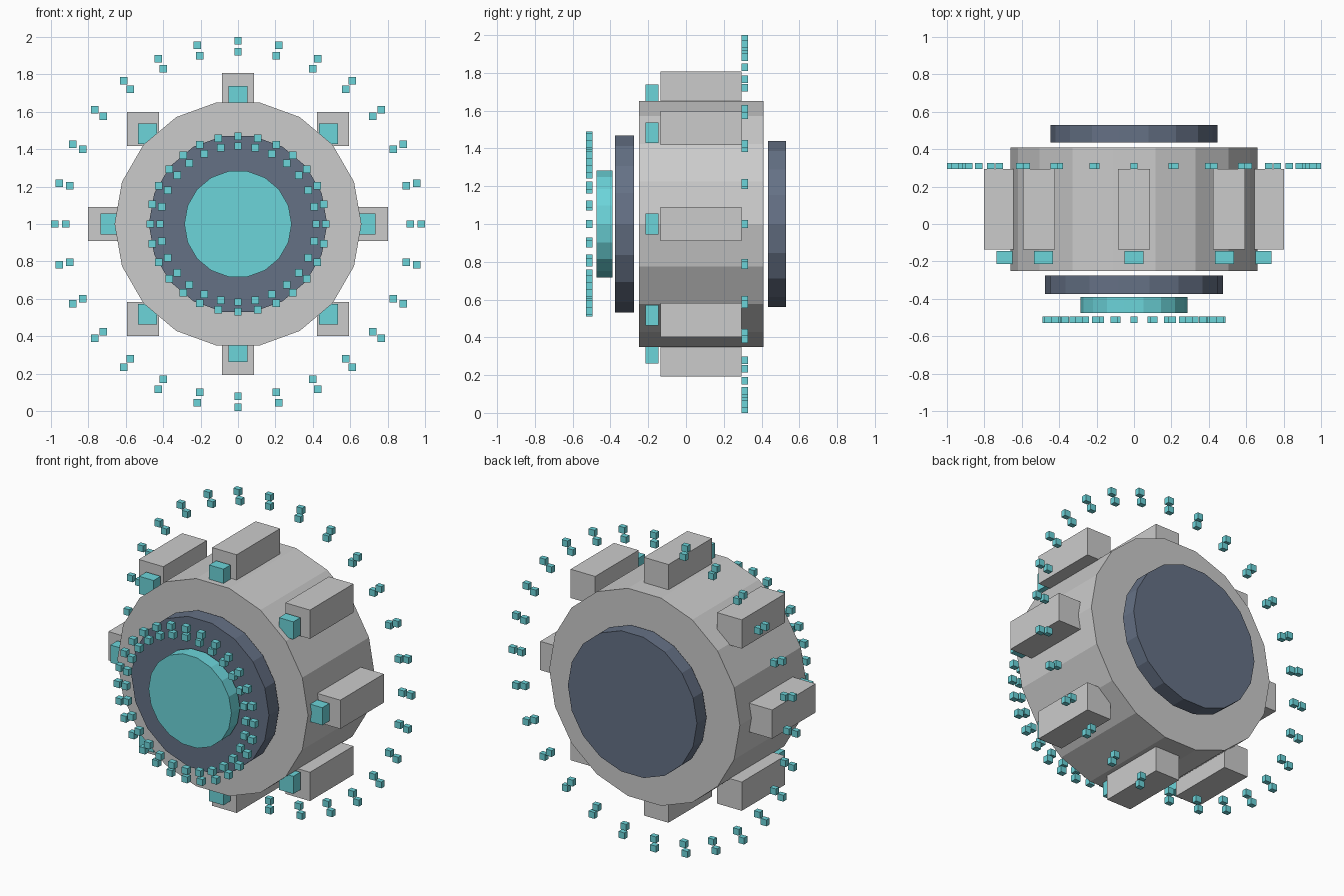
import bpy, bmesh
from math import sin, cos, pi
from mathutils import Matrix, Vector

if "Cube" in bpy.data.objects:
    bpy.data.objects.remove(bpy.data.objects["Cube"])

CENTRE_Z = 1.0


def material(name, rgb):
    m = bpy.data.materials.new(name)
    m.diffuse_color = (*rgb, 1)
    m.use_nodes = True
    m.node_tree.nodes["Principled BSDF"].inputs["Base Color"].default_value = m.diffuse_color
    return m


dark = material("dark_slate", (0.13, 0.165, 0.235))
cyan = material("cyan_glow", (0.15, 0.66, 0.70))


def finish(name, bm, mat=None):
    bmesh.ops.recalc_face_normals(bm, faces=bm.faces)
    mesh = bpy.data.meshes.new(name)
    bm.to_mesh(mesh)
    bm.free()
    if mat:
        mesh.materials.append(mat)
    obj = bpy.data.objects.new(name, mesh)
    bpy.context.collection.objects.link(obj)


def drum(name, radius, y0, y1, mat=None, sides=18):
    """Flat-sided cylinder along y."""
    bm = bmesh.new()
    ring = [bm.verts.new((radius * cos(2 * pi * i / sides), y0,
                          CENTRE_Z + radius * sin(2 * pi * i / sides)))
            for i in range(sides)]
    face = bm.faces.new(ring)
    out = bmesh.ops.extrude_face_region(bm, geom=[face], use_keep_orig=True)
    top = [v for v in out["geom"] if isinstance(v, bmesh.types.BMVert)]
    bmesh.ops.translate(bm, verts=top, vec=(0, y1 - y0, 0))
    finish(name, bm, mat)


def box_ring(name, count, radii, y0, y1, sx, sz, mat=None):
    """Upright boxes spaced round the y axis, at one or more radii."""
    bm = bmesh.new()
    for r in radii:
        for i in range(count):
            a = 2 * pi * i / count
            pos = Vector((r * cos(a), (y0 + y1) / 2, CENTRE_Z + r * sin(a)))
            bmesh.ops.create_cube(bm, size=1, matrix=Matrix.Translation(pos)
                                  @ Matrix.Diagonal((sx, y1 - y0, sz, 1)))
    finish(name, bm, mat)


# Core drum, front and back plates, glowing hub
drum("main_drum", 0.66, -0.25, 0.41)
drum("front_plate", 0.477, -0.375, -0.275, dark)
drum("back_plate", 0.447, 0.435, 0.53, dark)
drum("hub_light", 0.287, -0.475, -0.39, cyan)

# Eight blocks round the rim, each with a light in front
box_ring("rim_blocks", 8, [0.718], -0.135, 0.295, 0.17, 0.18)
box_ring("rim_lights", 8, [0.684], -0.215, -0.145, 0.10, 0.11, cyan)

# Floating rings of small paired cubes
box_ring("front_cube_ring", 28, [0.47, 0.417], -0.53, -0.495, 0.04, 0.04, cyan)
box_ring("outer_cube_ring", 28, [0.98, 0.922], 0.295, 0.327, 0.04, 0.04, cyan)
